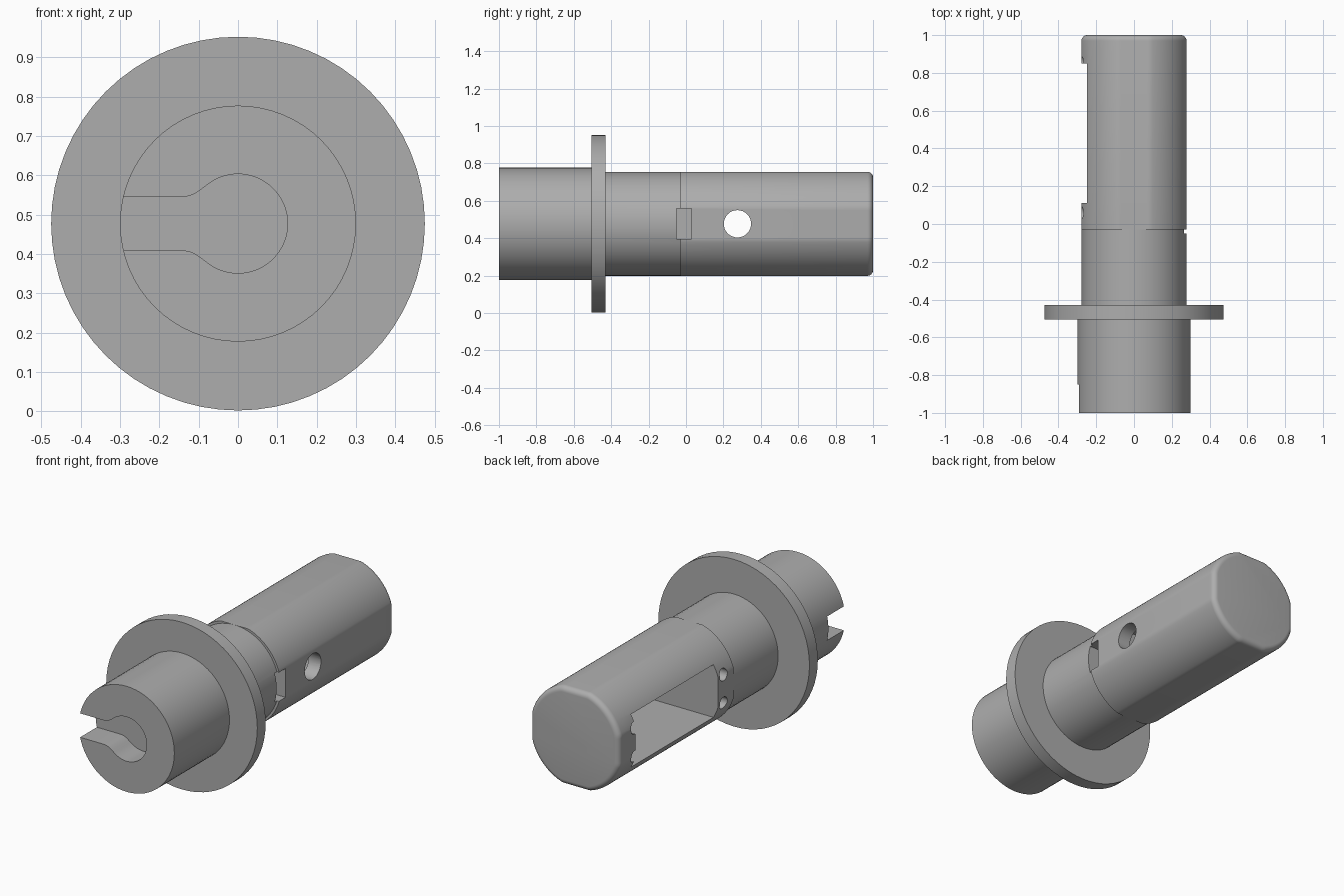
import bpy, bmesh
from math import sin, cos, pi, radians

cube = bpy.data.objects.get("Cube")
if cube:
    bpy.data.objects.remove(cube, do_unlink=True)

AXIS = 0.477  # height of the centre line

steel = bpy.data.materials.new("plain_grey")
steel.use_nodes = True
GREY = (0.42, 0.42, 0.42, 1)
steel.diffuse_color = GREY
steel.node_tree.nodes["Principled BSDF"].inputs["Base Color"].default_value = GREY


def circle(r, n=64):
    return [(r * cos(2 * pi * i / n), r * sin(2 * pi * i / n)) for i in range(n)]


def flatted(r, flat, n=128):
    """Circle with four flats, facing up, down, left and right."""
    return [(max(-flat, min(flat, x)), max(-flat, min(flat, z))) for x, z in circle(r, n)]


def box(x0, x1, half):
    return [(x0, -half), (x1, -half), (x1, half), (x0, half)]


def loft(name, sections):
    """Closed solid through (y, outline) sections along the axis."""
    bm = bmesh.new()
    loops = [[bm.verts.new((x, y, AXIS + z)) for x, z in pts] for y, pts in sections]
    for a, b in zip(loops, loops[1:]):
        for i in range(len(a)):
            j = (i + 1) % len(a)
            bm.faces.new((a[i], a[j], b[j], b[i]))
    bm.faces.new(loops[0])
    bm.faces.new(loops[-1])
    bmesh.ops.recalc_face_normals(bm, faces=bm.faces)
    mesh = bpy.data.meshes.new(name)
    bm.to_mesh(mesh)
    bm.free()
    mesh.materials.append(steel)
    obj = bpy.data.objects.new(name, mesh)
    bpy.context.collection.objects.link(obj)
    return obj


def drill(x0, x1, y, z, r):
    """Round cutter running along x."""
    bpy.ops.mesh.primitive_cylinder_add(vertices=32, radius=r, depth=x1 - x0,
                                        location=((x0 + x1) / 2, y, AXIS + z),
                                        rotation=(0, pi / 2, 0))
    bpy.context.object.data.materials.append(steel)
    return bpy.context.object


def activate(obj):
    bpy.ops.object.select_all(action='DESELECT')
    obj.select_set(True)
    bpy.context.view_layer.objects.active = obj


def cut(obj, cutter):
    mod = obj.modifiers.new("cut", 'BOOLEAN')
    mod.operation = 'DIFFERENCE'
    mod.solver = 'EXACT'
    mod.object = cutter
    activate(obj)
    bpy.ops.object.modifier_apply(modifier=mod.name)


# Main turned parts
barrel = loft("front_barrel", [(-1, circle(0.3)), (-0.505, circle(0.3))])
flange = loft("flange", [(-0.505, circle(0.475)), (-0.43, circle(0.475))])
collar = loft("collar", [(-0.43, circle(0.278)), (-0.03, circle(0.278))])

# Rear shaft with four flats and a rounded end
R, FLAT, ROUND = 0.291, 0.278, 0.03
sections = [(-0.03, flatted(R, FLAT))]
for i in range(7):
    a = i / 6 * pi / 2
    inset = ROUND * (1 - cos(a))
    sections.append((1 - ROUND + ROUND * sin(a), flatted(R - inset, FLAT - inset)))
shaft = loft("rear_shaft", sections)

# Keyhole recess in the front face, open towards one side
upper = [(-0.4, 0.068), (-0.14, 0.068), (-0.125, 0.07), (-0.11, 0.076), (-0.095, 0.086)]
arc = [(0.126 * cos(radians(t)), 0.126 * sin(radians(t))) for t in range(130, -131, -5)]
lower = [(x, -z) for x, z in reversed(upper)]
keyhole = loft("keyhole_cutter", [(-1.1, upper + arc + lower), (-0.85, upper + arc + lower)])
cut(barrel, keyhole)

# Locating notch across the collar and shaft
notch = loft("notch_cutter", [(-0.05, box(0.2, 0.4, 0.082)), (0.03, box(0.2, 0.4, 0.082))])
cut(collar, notch)
cut(shaft, notch)

# Side window, cross hole and small screw holes in the shaft
window = loft("window_cutter", [(0.11, box(-0.4, 0.2, 0.15)), (0.85, box(-0.4, 0.2, 0.15))])
cutters = [window, drill(0.1, 0.4, 0.275, 0, 0.073)]
for y in (0.06, 0.855):
    for z in (-0.08, 0.08):
        cutters.append(drill(-0.4, -0.12, y, z, 0.034))
for c in cutters:
    cut(shaft, c)

for c in cutters + [keyhole, notch]:
    bpy.data.objects.remove(c, do_unlink=True)

for obj in (barrel, flange, collar, shaft):
    activate(obj)
    bpy.ops.object.shade_smooth_by_angle(angle=radians(30))
